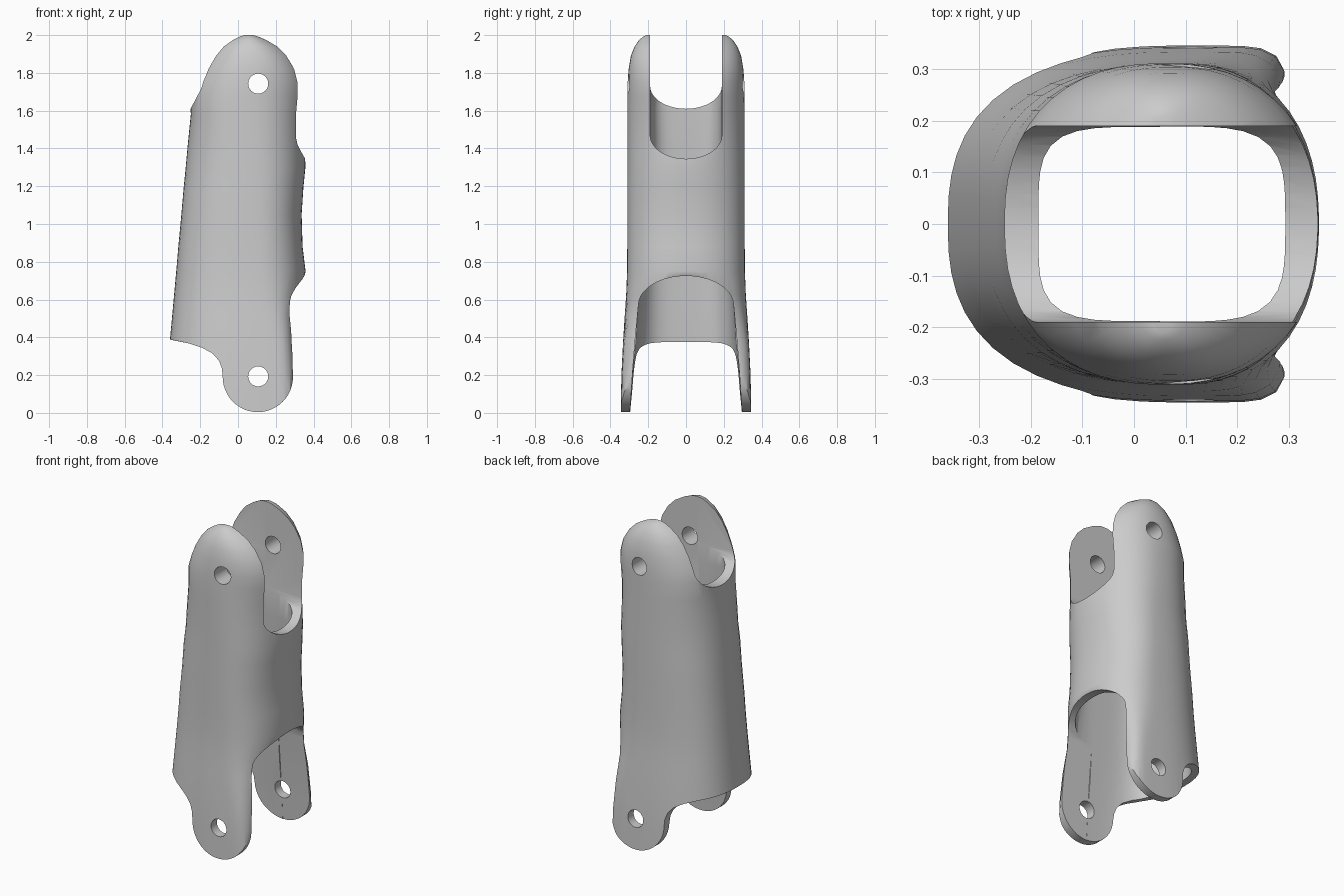
import bpy, bmesh, math

if "Cube" in bpy.data.objects:
    bpy.data.objects.remove(bpy.data.objects["Cube"])

SLOT = 0.19  # half width of the upper slot


def mesh_object(name, bm):
    bmesh.ops.recalc_face_normals(bm, faces=bm.faces[:])
    me = bpy.data.meshes.new(name)
    bm.to_mesh(me)
    bm.free()
    ob = bpy.data.objects.new(name, me)
    bpy.context.collection.objects.link(ob)
    return ob


def section(z, xl, xr, b, cx, nl, nr, count=56):
    """Rounded cross-section with separate back and front roundness."""
    pts = []
    for i in range(count):
        t = 2 * math.pi * (i + 0.5) / count
        c, s = math.cos(t), math.sin(t)
        n, a = (nr, xr - cx) if c > 0 else (nl, cx - xl)
        r = (abs(c) ** n + abs(s) ** n) ** (-1 / n)
        pts.append((cx + a * r * c, b * r * s, z))
    return pts


def loft(name, rings):
    bm = bmesh.new()
    rows = [[bm.verts.new(p) for p in r] for r in rings]
    for lo, hi in zip(rows, rows[1:]):
        for i in range(len(lo)):
            j = (i + 1) % len(lo)
            bm.faces.new((lo[i], lo[j], hi[j], hi[i]))
    bm.faces.new(rows[0][::-1])
    bm.faces.new(rows[-1])
    return mesh_object(name, bm)


def prism(name, a, b):
    """Solid between two matching outlines."""
    return loft(name, [a, b])


def arc(cx, cz, rx, rz, a0, a1, n=14):
    return [(cx + rx * math.cos(math.radians(a0 + (a1 - a0) * i / n)),
             cz + rz * math.sin(math.radians(a0 + (a1 - a0) * i / n)))
            for i in range(n + 1)]


def boolean(ob, tool, op):
    tool.hide_render = True
    mod = ob.modifiers.new(op, 'BOOLEAN')
    mod.operation = op
    mod.solver = 'EXACT'
    mod.object = tool
    bpy.context.view_layer.objects.active = ob
    bpy.ops.object.modifier_apply(modifier=mod.name)
    bpy.data.objects.remove(tool, do_unlink=True)


# Outer shell: z, back x, front x, half depth, widest x, back and front roundness
body = [
    (-0.03, -0.39, 0.31, 0.346, 0.10, 2.6, 7),
    (0.20, -0.377, 0.305, 0.342, 0.10, 2.6, 7),
    (0.38, -0.361, 0.295, 0.333, 0.10, 2.6, 6),
    (0.52, -0.348, 0.305, 0.324, 0.10, 2.6, 3.5),
    (0.62, -0.339, 0.335, 0.317, 0.10, 2.6, 2.6),
    (0.75, -0.327, 0.358, 0.312, 0.10, 2.6, 2.3),
    (0.88, -0.316, 0.342, 0.311, 0.10, 2.6, 2.3),
    (1.05, -0.30, 0.337, 0.311, 0.09, 2.5, 2.3),
    (1.20, -0.287, 0.347, 0.311, 0.09, 2.5, 2.3),
    (1.30, -0.277, 0.357, 0.311, 0.09, 2.4, 2.2),
    (1.42, -0.266, 0.354, 0.311, 0.08, 2.4, 2.2),
    (1.58, -0.25, 0.356, 0.311, 0.07, 2.4, 2.2),
]
rings = [section(*r) for r in body]

# Rounded tops of the upper lugs: z, back x and front x at the slot face, half depth
for z, xl, xr, b in [(1.68, -0.205, 0.316, 0.311), (1.75, -0.185, 0.315, 0.309),
                     (1.82, -0.157, 0.298, 0.304), (1.89, -0.117, 0.257, 0.292),
                     (1.94, -0.075, 0.207, 0.272), (1.975, -0.025, 0.148, 0.248),
                     (1.993, 0.01, 0.105, 0.225), (2.0, 0.035, 0.08, 0.21)]:
    cx = (xl + xr) / 2
    f = (1 - (SLOT / b) ** 2.3) ** (1 / 2.3)
    rings.append(section(z, cx - (cx - xl) / f, cx + (xr - cx) / f, b, cx, 2.3, 2.3))
shell = loft("finger_link_shell", rings)

# Lower silhouette: back rim sweeping into the round lugs
outline = [(-0.6, 2.2), (-0.6, 0.425), (-0.36, 0.388), (-0.26, 0.368), (-0.19, 0.345),
           (-0.135, 0.315), (-0.10, 0.275), (-0.085, 0.235)]
outline += arc(0.105, 0.19, 0.186, 0.186, 180, 360, 24)
outline += [(0.285, 0.40), (0.277, 0.52), (0.283, 0.60), (0.32, 0.67), (0.37, 0.76),
            (0.6, 0.9), (0.6, 2.2)]
boolean(shell, prism("silhouette_tool", [(x, -0.6, z) for x, z in outline],
                     [(x, 0.6, z) for x, z in outline]), 'INTERSECT')

# Inner cavity
cavity = [(-0.1, -0.34, 0.30, 0.302, 0.10, 3.5, 8), (0.20, -0.32, 0.30, 0.283, 0.10, 3.5, 8),
          (0.38, -0.30, 0.30, 0.264, 0.08, 3.5, 5), (0.60, -0.283, 0.30, 0.25, 0.05, 3.5, 4),
          (0.80, -0.267, 0.30, 0.24, 0.05, 3.5, 3.5), (1.30, -0.22, 0.295, 0.19, 0.05, 4, 4),
          (1.61, -0.185, 0.28, 0.188, 0.05, 4.5, 4.5), (2.2, -0.18, 0.28, 0.188, 0.05, 4.5, 4.5)]
boolean(shell, loft("cavity_tool", [section(*c) for c in cavity]), 'DIFFERENCE')

# Slots: two upper ones between the lugs and one lower one at the front
upper_front = [(-SLOT, 2.2)] + arc(0, 1.47, SLOT, 0.125, 180, 360, 20) + [(SLOT, 2.2)]
upper_back = [(-SLOT, 2.2)] + arc(0, 1.73, SLOT, 0.12, 180, 360, 20) + [(SLOT, 2.2)]
lower_front = ([(0.303, -0.1), (0.284, 0.2), (0.27, 0.38)]
               + arc(0, 0.57, 0.252, 0.155, 0, 180, 20)
               + [(-0.27, 0.38), (-0.284, 0.2), (-0.303, -0.1)])
for name, prof, x0, x1 in [("upper_front_slot", upper_front, 0.05, 0.6),
                           ("upper_back_slot", upper_back, -0.6, 0.06),
                           ("lower_front_slot", lower_front, 0.10, 0.6)]:
    boolean(shell, prism(name, [(x0, y, z) for y, z in prof],
                         [(x1, y, z) for y, z in prof]), 'DIFFERENCE')

# Hinge pin holes
for z in (0.193, 1.743):
    ring = arc(0.107, z, 0.053, 0.053, 0, 360, 24)[:-1]
    boolean(shell, prism("pin_hole_tool", [(x, -0.6, h) for x, h in ring],
                         [(x, 0.6, h) for x, h in ring]), 'DIFFERENCE')

bpy.ops.object.select_all(action='DESELECT')
shell.select_set(True)
bpy.context.view_layer.objects.active = shell
bpy.ops.object.shade_smooth_by_angle(angle=math.radians(35))
